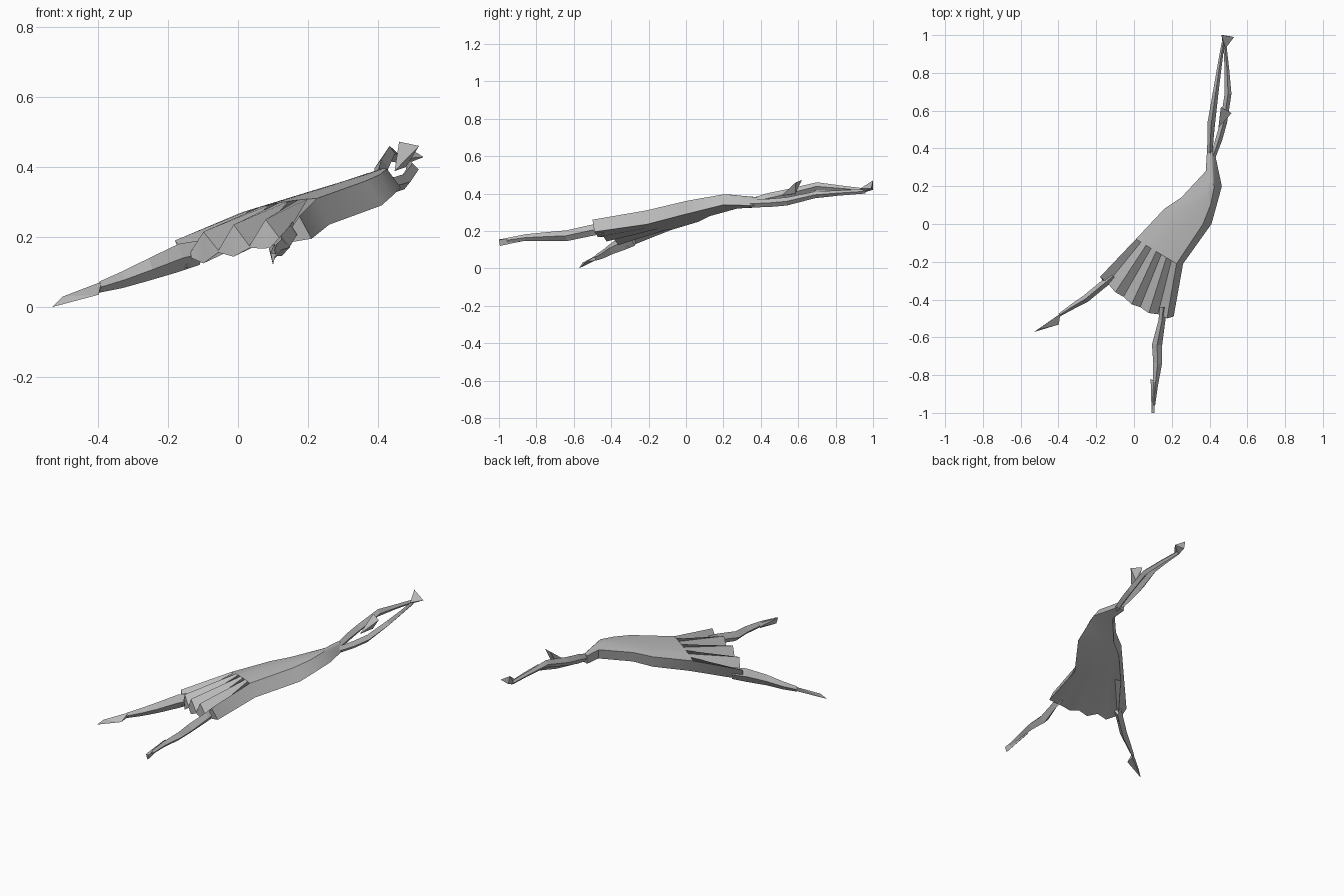
import bpy, bmesh, math
from mathutils import Vector

if "Cube" in bpy.data.objects:
    bpy.data.objects.remove(bpy.data.objects["Cube"], do_unlink=True)

GREY = (0.5, 0.5, 0.5, 1)
mat = bpy.data.materials.new("plain_grey")
mat.use_nodes = True
mat.diffuse_color = GREY
bsdf = mat.node_tree.nodes["Principled BSDF"]
bsdf.inputs["Base Color"].default_value = GREY
bsdf.inputs["Roughness"].default_value = 0.8


def finish(name, bm, smooth=0):
    """Turn a bmesh into a named, coloured object."""
    bmesh.ops.recalc_face_normals(bm, faces=bm.faces)
    me = bpy.data.meshes.new(name)
    bm.to_mesh(me)
    bm.free()
    me.materials.append(mat)
    ob = bpy.data.objects.new(name, me)
    bpy.context.collection.objects.link(ob)
    if smooth:
        bpy.ops.object.select_all(action='DESELECT')
        ob.select_set(True)
        bpy.context.view_layer.objects.active = ob
        bpy.ops.object.shade_smooth_by_angle(angle=math.radians(smooth))
    return ob


def bridge(bm, a, b):
    """Join two rings of equal size with quads."""
    n = len(a)
    for i in range(n):
        j = (i + 1) % n
        bm.faces.new((a[i], a[j], b[j], b[i]))


def limb(name, path):
    """Four-sided limb; each path entry is x, y, z, half width, half height."""
    bm = bmesh.new()
    rings = []
    for k, (x, y, z, w, h) in enumerate(path):
        p, q = path[max(k - 1, 0)], path[min(k + 1, len(path) - 1)]
        d = Vector((q[0] - p[0], q[1] - p[1], 0)).normalized()
        side = Vector((-d.y, d.x, 0)) * w
        c, up = Vector((x, y, z)), Vector((0, 0, h))
        rings.append([bm.verts.new(v) for v in (c + side, c + up, c - side, c - up)])
    for a, b in zip(rings, rings[1:]):
        bridge(bm, a, b)
    bm.faces.new(rings[0])
    bm.faces.new(rings[-1])
    return finish(name, bm)


def wedge(name, pts):
    """Small closed faceted piece around a handful of points."""
    bm = bmesh.new()
    for p in pts:
        bm.verts.new(p)
    bmesh.ops.convex_hull(bm, input=bm.verts[:])
    return finish(name, bm)


# Dress: a flattened loft from pleated hem to shoulders
N = 9


def hem_ring():
    top, low = [], []
    for i in range(N):
        t = i / (N - 1)
        bow = 4 * t * (1 - t)
        x = -0.18 + 0.355 * t - 0.01 * bow
        y = -0.28 - 0.22 * t - 0.035 * bow
        fold = 0.14 + 0.05 * t
        if i % 2:   # valley between two pleats
            top.append((x, y + 0.01, fold + 0.003))
            low.append((x, y + 0.01, fold - 0.003))
        else:       # crest of a pleat
            top.append((x, y, 0.19 + 0.07 * t + 0.01 * bow))
            low.append((x + 0.035 * (t == 1) + 0.03 * (t == 0), y + 0.01 * (t == 1) - 0.04 * (t == 0),
                        0.11 + 0.05 * t + 0.035 * t * t))
    return top + low[::-1]


def body_ring(tl, tr, br, bl):
    tl, tr, br, bl = map(Vector, (tl, tr, br, bl))
    ts = [i / (N - 1) for i in range(N)]
    top = [tl.lerp(tr, t) + Vector((0, 0, 0.03 * t * (1 - t))) for t in ts]
    return top + [bl.lerp(br, t) for t in ts][::-1]


sections = [
    hem_ring(),
    body_ring((0.01, -0.08, 0.27), (0.225, -0.21, 0.31), (0.26, -0.21, 0.235), (0.03, -0.08, 0.205)),
    body_ring((0.16, 0.08, 0.315), (0.365, 0.0, 0.36), (0.41, 0.0, 0.29), (0.17, 0.07, 0.25)),
    body_ring((0.25, 0.14, 0.34), (0.405, 0.1, 0.378), (0.438, 0.1, 0.315), (0.26, 0.13, 0.28)),
    body_ring((0.38, 0.28, 0.375), (0.425, 0.2, 0.395), (0.465, 0.2, 0.34), (0.385, 0.275, 0.32)),
    body_ring((0.386, 0.38, 0.375), (0.415, 0.38, 0.372), (0.428, 0.375, 0.335), (0.39, 0.375, 0.325)),
]
bm = bmesh.new()
rings = [[bm.verts.new(p) for p in s] for s in sections]
for a, b in zip(rings, rings[1:]):
    bridge(bm, a, b)
for r in (rings[0], rings[-1]):     # close hem and shoulders
    for i in range(N - 1):
        bm.faces.new((r[i], r[i + 1], r[2 * N - 2 - i], r[2 * N - 1 - i]))
finish("dress", bm, 30)

# Legs and pointed feet
limb("right_leg", [(-0.11, -0.275, 0.155, 0.022, 0.035), (-0.17, -0.325, 0.14, 0.02, 0.04),
                   (-0.255, -0.395, 0.107, 0.02, 0.032), (-0.33, -0.44, 0.078, 0.014, 0.024),
                   (-0.395, -0.482, 0.057, 0.008, 0.016)])
wedge("right_foot", [(-0.39, -0.475, 0.072), (-0.395, -0.485, 0.042), (-0.398, -0.532, 0.035),
                     (-0.50, -0.553, 0.03), (-0.53, -0.572, 0.0), (-0.47, -0.535, 0.025)])
limb("left_leg", [(0.155, -0.44, 0.215, 0.02, 0.03), (0.148, -0.51, 0.202, 0.018, 0.03),
                  (0.122, -0.64, 0.174, 0.027, 0.029), (0.125, -0.74, 0.17, 0.023, 0.024),
                  (0.112, -0.86, 0.164, 0.014, 0.018), (0.104, -0.96, 0.15, 0.008, 0.012)])
wedge("left_foot", [(0.088, -0.82, 0.168), (0.105, -0.83, 0.18), (0.1, -0.84, 0.152),
                    (0.093, -1.0, 0.155), (0.108, -1.0, 0.152), (0.1, -0.995, 0.12)])

# Arms reaching forward to a shared hand point
limb("right_arm", [(0.402, 0.34, 0.352, 0.015, 0.02), (0.404, 0.44, 0.375, 0.016, 0.028),
                   (0.41, 0.54, 0.397, 0.02, 0.026), (0.433, 0.7, 0.438, 0.015, 0.022),
                   (0.455, 0.85, 0.426, 0.011, 0.014), (0.472, 0.96, 0.415, 0.008, 0.012)])
limb("left_arm", [(0.412, 0.34, 0.345, 0.014, 0.02), (0.45, 0.45, 0.35, 0.018, 0.022),
                  (0.475, 0.54, 0.358, 0.018, 0.022), (0.498, 0.69, 0.393, 0.018, 0.018),
                  (0.492, 0.82, 0.403, 0.012, 0.014), (0.48, 0.96, 0.412, 0.008, 0.012)])
wedge("hands", [(0.463, 1.0, 0.47), (0.53, 0.99, 0.428), (0.485, 0.93, 0.425),
                (0.47, 0.95, 0.405), (0.472, 1.0, 0.42)])

# Raised head, a small faceted wedge
wedge("head", [(0.46, 0.62, 0.472), (0.517, 0.587, 0.46), (0.447, 0.51, 0.388),
               (0.455, 0.58, 0.398), (0.48, 0.585, 0.40)])
